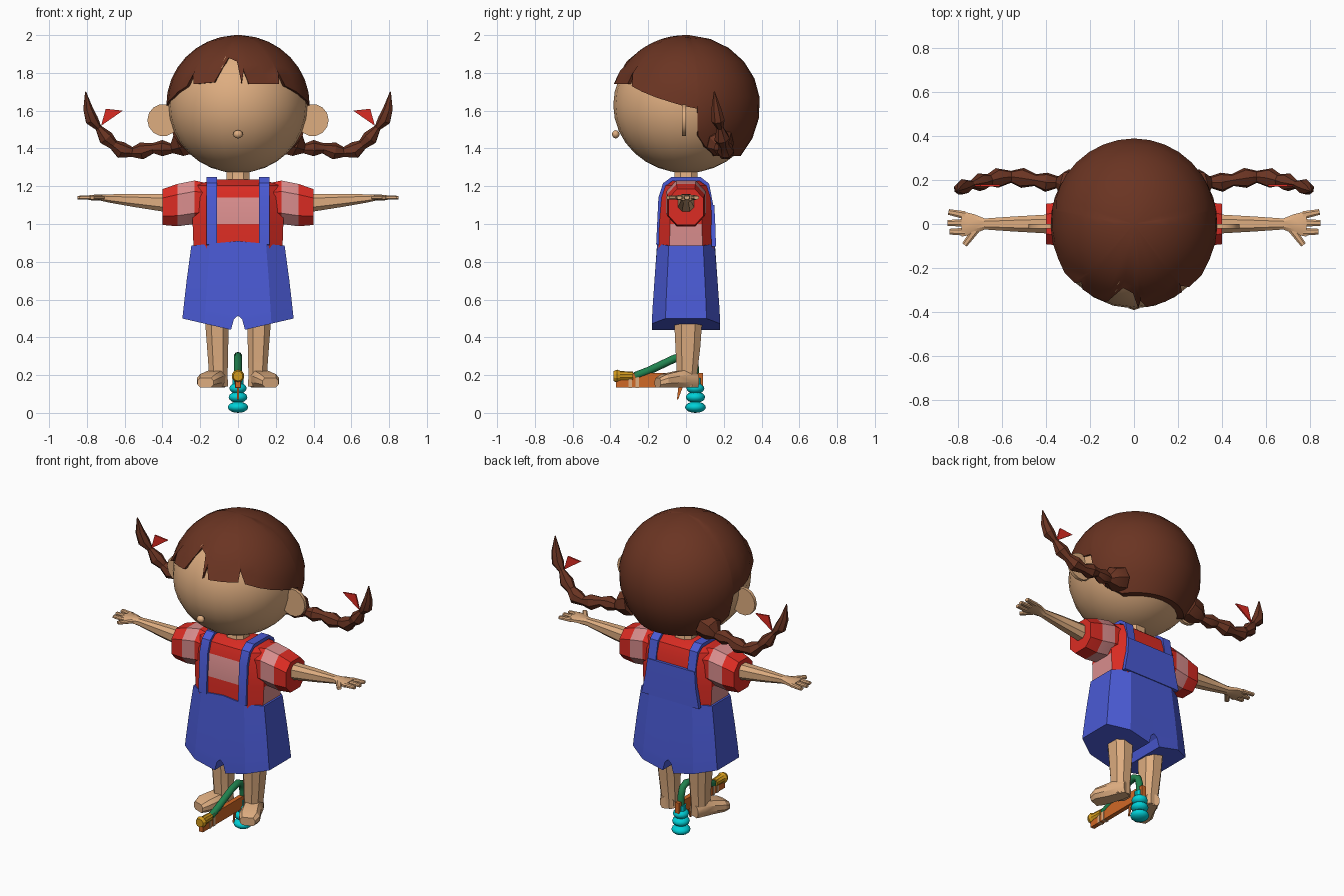
import bpy, bmesh
from math import sin, cos, pi, radians, sqrt, asin
from mathutils import Vector, Matrix

if "Cube" in bpy.data.objects:
    bpy.data.objects.remove(bpy.data.objects["Cube"])

X, Y, Z = Vector((1, 0, 0)), Vector((0, 1, 0)), Vector((0, 0, 1))


def material(name, *srgb):
    m = bpy.data.materials.new(name)
    m.use_nodes = True
    col = [(c / 255 / 12.92) if c < 11 else ((c / 255 + .055) / 1.055) ** 2.4 for c in srgb] + [1]
    m.diffuse_color = col
    m.node_tree.nodes["Principled BSDF"].inputs["Base Color"].default_value = col
    return m


skin = material("skin", 222, 173, 128)
brown = material("hair_brown", 106, 52, 34)
blue = material("denim_blue", 74, 90, 212)
red = material("red", 220, 44, 35)
pink = material("pink", 218, 142, 142)
green = material("green", 32, 130, 78)
orange = material("orange", 208, 104, 38)
gold = material("gold", 212, 155, 28)
cyan = material("cyan", 0, 208, 215)


def finish(name, bm, mats, mirror=False, angle=30):
    bmesh.ops.recalc_face_normals(bm, faces=bm.faces)
    me = bpy.data.meshes.new(name)
    bm.to_mesh(me)
    bm.free()
    for m in mats:
        me.materials.append(m)
    for p in me.polygons:
        p.use_smooth = True
    me.set_sharp_from_angle(angle=radians(angle))
    ob = bpy.data.objects.new(name, me)
    bpy.context.collection.objects.link(ob)
    if mirror:
        ob.modifiers.new("Mirror", 'MIRROR').use_mirror_merge = False
    return ob


def skin_rings(bm, rings, cap=True):
    """Bridge rings of equal length; returns the faces of each segment."""
    vs = [[bm.verts.new(p) for p in r] for r in rings]
    n = len(vs[0])
    segs = [[bm.faces.new((a[i], a[(i + 1) % n], b[(i + 1) % n], b[i])) for i in range(n)]
            for a, b in zip(vs, vs[1:])]
    if cap:
        bm.faces.new(vs[0][::-1])
        bm.faces.new(vs[-1])
    return segs


def loft(name, rings, mats, mirror=False, rule=None, angle=30):
    bm = bmesh.new()
    segs = skin_rings(bm, rings)
    bm.normal_update()
    if rule:
        for k, seg in enumerate(segs):
            for f in seg:
                f.material_index = rule(k, f)
    return finish(name, bm, mats, mirror, angle)


def octagon(c, u, v, hu, hv, fu=.5, fv=.5):
    """Chamfered rectangle; fu and fv are the flat share of each half side."""
    c = Vector(c)
    pts = [(-fu, -1), (fu, -1), (1, -fv), (1, fv), (fu, 1), (-fu, 1), (-1, fv), (-1, -fv)]
    return [c + u * a * hu + v * b * hv for a, b in pts]


def rect(c, u, v, hu, hv):
    c = Vector(c)
    return [c + u * a * hu + v * b * hv for a, b in ((-1, -1), (1, -1), (1, 1), (-1, 1))]


def tube_rings(path, sides):
    """Round rings along a path of (x, y, z, radius)."""
    pts = [Vector(p[:3]) for p in path]
    out = []
    for i, p in enumerate(pts):
        d = (pts[min(i + 1, len(pts) - 1)] - pts[max(i - 1, 0)]).normalized()
        ref = Y if abs(d.y) < .7 else X
        if all(abs(q.x) < .001 for q in pts):
            ref = X
        u = d.cross(ref).normalized()
        v = d.cross(u)
        out.append([p + (u * cos(t) + v * sin(t)) * path[i][3]
                    for t in (2 * pi * k / sides for k in range(sides))])
    return out


def ellipsoid(name, c, r, mat, seg=16, rows=10):
    bm = bmesh.new()
    bmesh.ops.create_uvsphere(bm, u_segments=seg, v_segments=rows, radius=1,
                              matrix=Matrix.Translation(c) @ Matrix.Diagonal((*r, 1)))
    return finish(name, bm, [mat], angle=60)


# Head, nose, ears and neck
HEAD = 1.63
ellipsoid("head", (0, 0, HEAD), (.37, .385, .36), skin, 24, 16)
ellipsoid("nose", (0, -.372, 1.475), (.026, .02, .022), skin, 8, 6)
loft("ear", [[Vector((.395 + .085 * cos(pi * k / 7), y, 1.55 + .085 * sin(pi * k / 7)))
              for k in range(14)] for y in (-.02, 0)], [skin], mirror=True)
loft("neck", [octagon((0, 0, z), X, Y, r, r) for z, r in ((1.2, .075), (1.24, .06), (1.34, .06))], [skin])

# Hair cap: an ellipsoid shell whose lower edge follows (angle from front, height)
side = [(66, 1.67), (88, 1.625), (99, 1.61), (100, 1.47), (108, 1.41), (125, 1.36), (180, 1.36)]
fringe = [(-46, 1.73), (-43, 1.79), (-39, 1.74), (-20, 1.75), (-10, 1.88), (-1, 1.86), (3, 1.74),
          (5, 1.81), (9, 1.74), (36, 1.74), (38, 1.8), (42, 1.73)]
edge = [(-a, z) for a, z in reversed(side)] + fringe + side
cols = []
for (a, za), (b, zb) in zip(edge, edge[1:]):
    n = max(1, round((b - a) / 11))
    cols += [(a + (b - a) * k / n, za + (zb - za) * k / n) for k in range(n)]


def hair_point(az, e, grow=1):
    rz = .37 if e > 0 else .40
    return Vector((.38 * sin(az) * cos(e) * grow, -.392 * cos(az) * cos(e) * grow, HEAD + rz * sin(e)))


ROWS = 9
hair_rings = [[], []] + [[] for k in range(ROWS - 1)]
for a, z in cols:
    az, h = radians(a), z - HEAD
    e = asin(h / (.37 if h > 0 else .40))
    flare = 1.025 if abs(a) < 60 else 1
    hair_rings[0].append(hair_point(az, e, .82))
    hair_rings[1].append(hair_point(az, e, flare))
    for k in range(1, ROWS):
        hair_rings[k + 1].append(hair_point(az, e + (pi / 2 - .05 - e) * k / (ROWS - 1)))
bm = bmesh.new()
skin_rings(bm, hair_rings, cap=False)
bm.edges.ensure_lookup_table()
bmesh.ops.holes_fill(bm, edges=[e for e in bm.edges if e.is_boundary and e.verts[0].co.z > 1.98])
finish("hair_cap", bm, [brown], angle=50)

# Braids with ribbons
braid = [(.25, .18, 1.44, .075), (.31, .18, 1.42, .07), (.35, .19, 1.40, .028), (.40, .19, 1.40, .045),
         (.45, .2, 1.40, .028), (.51, .21, 1.385, .047), (.56, .215, 1.38, .028), (.62, .21, 1.39, .046),
         (.66, .2, 1.42, .028), (.7, .19, 1.455, .042), (.74, .18, 1.51, .018), (.775, .17, 1.55, .036),
         (.795, .16, 1.61, .027), (.807, .15, 1.70, .003)]
loft("braid", tube_rings(braid, 7), [brown], mirror=True)
loft("ribbon", [[Vector((.725, y, 1.52)), Vector((.61, y, 1.6)), Vector((.70, y, 1.61))]
                for y in (.17, .18)], [red], mirror=True)

# Shirt body: striped front, pink panels under the arms
shirt = [(.86, .235, .145), (1, .24, .142), (1.14, .24, .13), (1.205, .225, .108), (1.235, .13, .07)]


def shirt_rule(k, f):
    if k == 0:
        return int(abs(f.normal.x) > .9)
    return int(k == 1 and f.normal.y < -.9)


loft("shirt", [octagon((0, 0, z), X, Y, hx, hy, min(.165 / hx, .8), .6) for z, hx, hy in shirt],
     [red, pink], rule=shirt_rule)
sleeve = [(.16, 1.115, .1, .105), (.23, 1.115, .115, .105), (.32, 1.1, .112, .1), (.4, 1.09, .095, .092)]
loft("sleeve", [octagon((x, 0, z), Y, Z, hz, hy) for x, z, hy, hz in sleeve],
     [red, pink], mirror=True, rule=lambda k, f: int(k == 1))

# Overalls: half shell with a leg opening, mirrored
trousers = [(.91, .885, 0, .247, .152), (.7, .7, 0, .272, .167), (.515, .56, 0, .288, .178),
            (.495, .53, .022, .291, .179), (.44, .5, .037, .295, .18)]
rings = []
for zi, zo, x0, hx, hy in trousers:
    outline = [(x0, -1), (.6 * hx, -1), (hx, -.6), (hx, .6), (.6 * hx, 1), (x0, 1)]
    rings.append([Vector((x, y * hy, zi + (zo - zi) * (x - x0) / (hx - x0))) for x, y in outline])
loft("overalls", rings, [blue], mirror=True)
loft("back_bib", [rect((0, y, z), X, Y, w, .012)
                  for z, y, w in ((.88, .147, .2), (1, .143, .175), (1.1, .138, .165))], [blue])
strap = [(-.147, .89), (-.135, 1.14), (-.112, 1.21), (-.075, 1.238), (.075, 1.238), (.112, 1.21), (.137, 1.08)]
rings = []
for i, (y, z) in enumerate(strap):
    a, b = strap[max(i - 1, 0)], strap[min(i + 1, len(strap) - 1)]
    normal = Vector((0, a[1] - b[1], b[0] - a[0])).normalized()
    rings.append(rect((.138, y, z), X, normal, .028, .011))
loft("strap", rings, [blue], mirror=True)

# Arms and hands
arm = [(.36, 1.11, .045, .05), (.55, 1.125, .034, .035), (.68, 1.135, .025, .022),
       (.73, 1.14, .045, .016), (.785, 1.14, .058, .014)]
loft("arm", [octagon((x, 0, z), Y, Z, hy, hz) for x, z, hy, hz in arm], [skin], mirror=True)
fingers = {"index_finger": ((.77, -.035), (.84, -.035)), "middle_finger": ((.77, .005), (.85, .005)),
           "little_finger": ((.77, .04), (.845, .055)), "thumb": ((.72, -.025), (.772, -.095))}
for name, (a, b) in fingers.items():
    d = Vector((b[0] - a[0], b[1] - a[1], 0)).normalized()
    u = d.cross(Z)
    loft(name, [octagon((*p, 1.14), u, Z, r, r * .7) for p, r in ((a, .018), (b, .013))], [skin], mirror=True)

# Legs and feet
leg = [(.52, .112, .012, .065, .076), (.35, .108, .01, .056, .066), (.2, .104, .005, .049, .053), (.14, .1, .005, .047, .053)]
loft("leg", [octagon((x, y, z), X, Y, hx, hy) for z, x, y, hx, hy in leg], [skin], mirror=True)
toe_dir = Vector((.38, -1, 0)).normalized()
across = Vector((1, .38, 0)).normalized()
foot = [(.095, .055, .04, .07), (.108, .01, .052, .095), (.13, -.05, .056, .085), (.16, -.115, .062, .07), (.172, -.15, .045, .05)]
loft("foot", [octagon((x, y, .135 + h / 2), across, Z, w, h / 2, .7, .4) for x, y, w, h in foot],
     [skin], mirror=True)

# Toy between the feet: plank, nozzle, hose and ribbed float
loft("toy_plank", [rect((0, y, .172), X, Z, .014, .038) for y in (-.37, .09)], [orange])
for y in (-.295, -.258):
    loft("plank_band", [rect((0, y + d, .172), X, Z, .017, .04) for d in (-.009, .009)], [skin])
loft("toy_nozzle", tube_rings([(0, y, .195, r) for y, r in
     ((-.385, .026), (-.365, .034), (-.345, .026), (-.28, .024))], 10), [gold])
hose = [(-.27, .195), (-.2, .222), (-.13, .255), (-.06, .288), (0, .302), (.035, .285), (.048, .24), (.05, .15)]
loft("toy_hose", tube_rings([(0, y, z, .021) for y, z in hose], 10), [green], angle=50)
for z, r in ((.03, .055), (.083, .051), (.13, .047)):
    ellipsoid("float_ring", (0, .05, z), (r, r, .03), cyan, 14, 8)
loft("float_neck", tube_rings([(0, .05, z, .03) for z in (.1, .185)], 10), [cyan])
loft("toy_trigger", [rect((0, y, z), X, Y, .004, w) for y, z, w in ((-.045, .07, .003), (-.028, .14, .012))], [orange])
